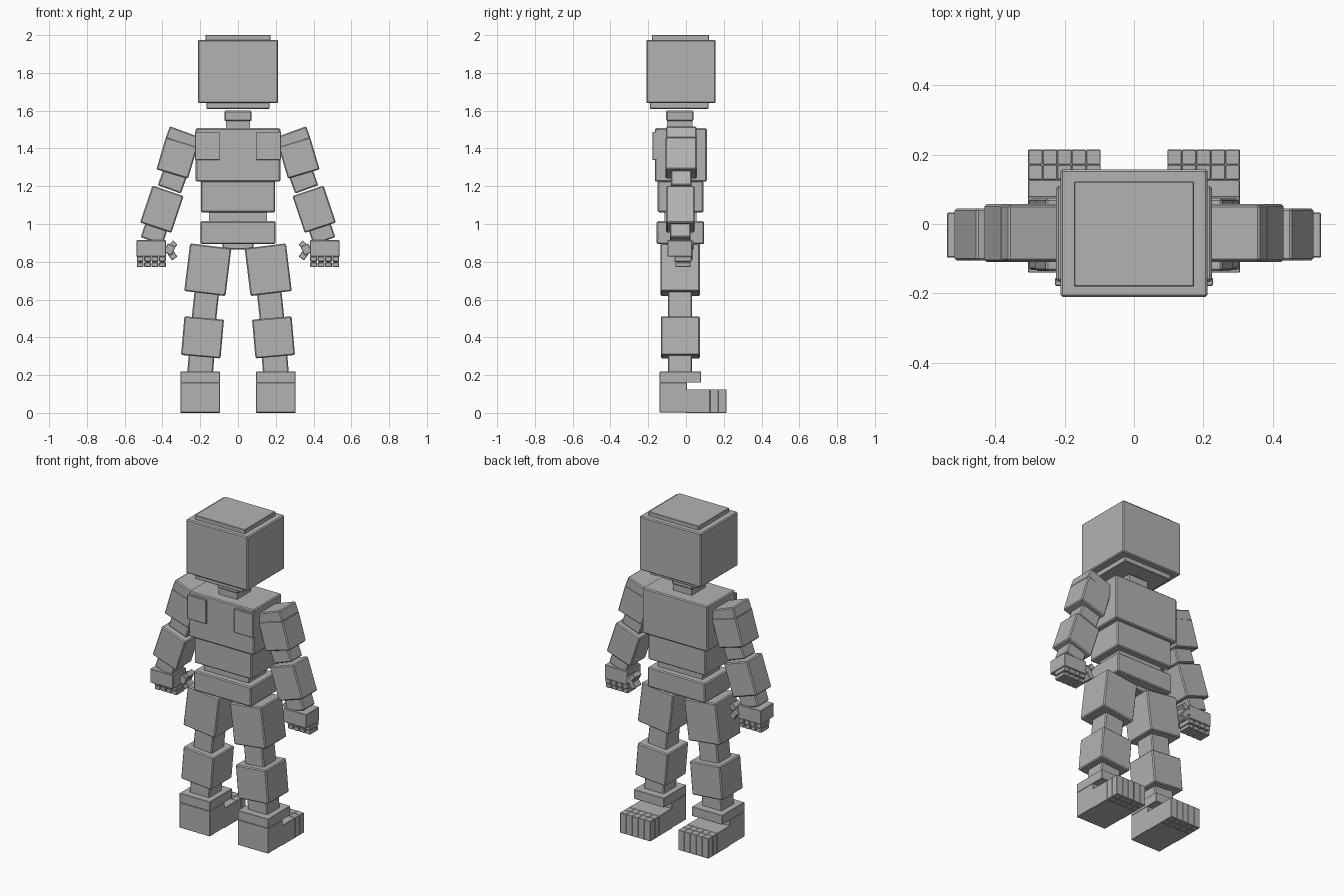
import bpy
import bmesh
from math import radians
from mathutils import Matrix

if "Cube" in bpy.data.objects:
    bpy.data.objects.remove(bpy.data.objects["Cube"], do_unlink=True)

grey = bpy.data.materials.new("neutral grey")
grey.use_nodes = True
grey.diffuse_color = (0.45, 0.45, 0.45, 1)
bsdf = next(n for n in grey.node_tree.nodes if n.type == "BSDF_PRINCIPLED")
bsdf.inputs["Base Color"].default_value = grey.diffuse_color


def box(name, x, y, z, tilt=0, bevel=0.006):
    """x and z are (centre, size), y is (front, back), tilt is in degrees."""
    bm = bmesh.new()
    size = (x[1], y[1] - y[0], z[1])
    bmesh.ops.create_cube(bm, size=1, matrix=Matrix.Diagonal((*size, 1)))
    mesh = bpy.data.meshes.new(name)
    bm.to_mesh(mesh)
    bm.free()
    mesh.materials.append(grey)
    ob = bpy.data.objects.new(name, mesh)
    ob.location = (x[0], (y[0] + y[1]) / 2, z[0])
    ob.rotation_euler.y = radians(tilt)
    bpy.context.collection.objects.link(ob)
    if bevel:
        mod = ob.modifiers.new("edge", "BEVEL")
        mod.width = bevel
        mod.segments = 1
    return ob


def span(low, high):
    return ((low + high) / 2, high - low)


def pair(name, x, y, z, tilt=0, bevel=0.006):
    """Matching boxes on the left (+x) and right (-x) sides."""
    for side, s in (("left", 1), ("right", -1)):
        box(f"{side}_{name}", (s * x[0], x[1]), y, z, -s * tilt, bevel)


# Head and neck
box("head", (0, 0.424), (-0.21, 0.157), span(1.64, 1.975))
box("head_cap", (0, 0.346), (-0.18, 0.123), span(1.96, 2.0), bevel=0.003)
box("jaw_plate", (0, 0.332), (-0.19, 0.12), span(1.61, 1.65), bevel=0.003)
box("neck_upper", (0, 0.144), (-0.105, 0.04), span(1.545, 1.6))
box("neck_lower", (0, 0.128), (-0.1, 0.035), span(1.49, 1.55), bevel=0)

# Torso
box("chest", (0, 0.448), (-0.165, 0.11), span(1.225, 1.507))
pair("chest_plate", span(0.097, 0.227), (-0.178, -0.155), span(1.34, 1.488), bevel=0.002)
box("abdomen", (0, 0.394), (-0.15, 0.092), span(1.062, 1.228))
box("waist", (0, 0.306), (-0.115, 0.055), span(1.0, 1.07), bevel=0)
box("hips", (0, 0.396), (-0.155, 0.096), span(0.893, 1.015))
box("crotch", (0, 0.165), (-0.1, 0.04), span(0.865, 0.9))

# Arms
pair("shoulder", (0.29, 0.175), (-0.107, 0.055), (1.456, 0.067), 20)
pair("upper_arm", (0.323, 0.175), (-0.109, 0.057), (1.35, 0.178), 16.5)
pair("elbow", (0.345, 0.13), (-0.08, 0.03), (1.235, 0.11), 20)
pair("forearm", (0.403, 0.174), (-0.105, 0.045), (1.078, 0.206), 18.5)
pair("wrist", (0.443, 0.122), (-0.085, 0.025), (0.953, 0.09), 19)

# Hands with folded fingers and thumb
pair("hand", span(0.38, 0.538), (-0.097, 0.033), span(0.828, 0.914), bevel=0.003)
for i in range(4):
    x = (0.4 + i * 0.0395, 0.035)
    pair(f"finger_{i + 1}_base", x, (-0.06, 0.03), span(0.8, 0.828), bevel=0.003)
    pair(f"finger_{i + 1}_tip", x, (-0.055, 0.025), span(0.772, 0.797), bevel=0.003)
    pair(f"finger_{i + 1}_joint", (x[0], 0.024), (-0.04, 0.015), span(0.785, 0.81), bevel=0)
pair("thumb_base", (0.362, 0.045), (-0.03, 0.035), (0.865, 0.05), 25, 0.003)
pair("thumb_middle", (0.346, 0.032), (-0.025, 0.04), (0.888, 0.04), 45, 0.003)
pair("thumb_tip", (0.347, 0.035), (-0.025, 0.035), (0.834, 0.04), -35, 0.003)

# Legs
pair("thigh", (0.16, 0.22), (-0.135, 0.073), (0.758, 0.254), 7)
pair("knee", (0.173, 0.13), (-0.095, 0.032), (0.566, 0.16), 6)
pair("calf", (0.188, 0.21), (-0.133, 0.073), (0.4, 0.206), 5)
pair("ankle", (0.197, 0.136), (-0.095, 0.032), (0.255, 0.12), 4.5)

# Feet with five two-part toes
foot = span(0.096, 0.305)
pair("ankle_cuff", foot, (-0.14, 0.08), span(0.16, 0.218), bevel=0.002)
pair("heel", foot, (-0.14, 0.004), span(0.003, 0.16), bevel=0.002)
pair("midfoot", foot, (0.0, 0.127), span(0, 0.125), bevel=0.002)
for i in range(5):
    x = (foot[0] + (i - 2) * foot[1] / 5, foot[1] / 5)
    pair(f"toe_{i + 1}_base", x, (0.127, 0.171), span(0, 0.125), bevel=0.002)
    pair(f"toe_{i + 1}_tip", x, (0.171, 0.214), span(0, 0.125), bevel=0.002)
